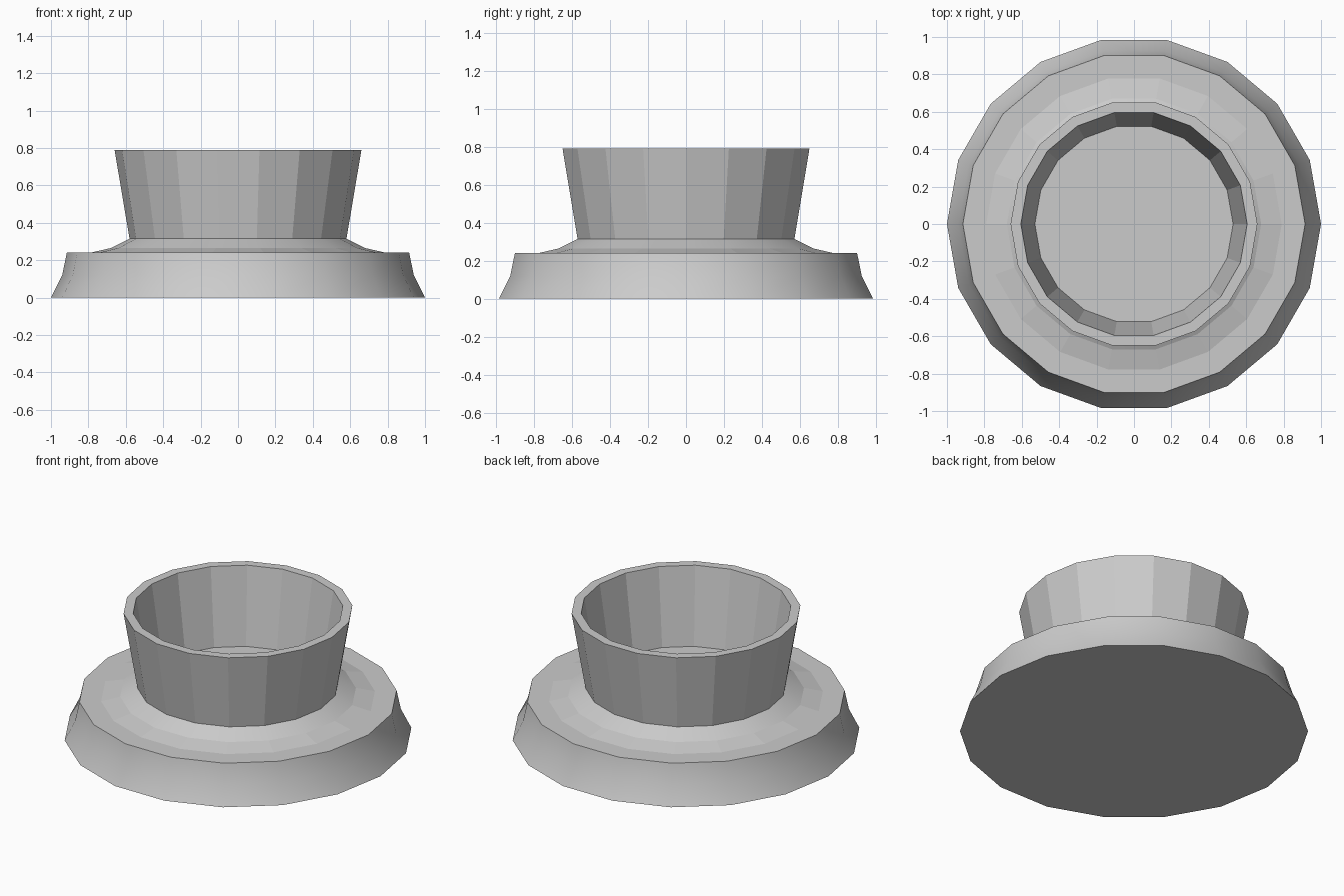
import bpy, bmesh
from math import cos, sin, tau

if "Cube" in bpy.data.objects:
    bpy.data.objects.remove(bpy.data.objects["Cube"])

SIDES = 18

# Outline from bottom rim up, over the cup lip and down to its floor:
# radius, height, smooth band above this point, sharp edge at this point
PROFILE = [
    (1.00, 0.00, True, True),     # foot
    (0.94, 0.12, True, False),    # flared side
    (0.915, 0.24, False, True),   # base edge
    (0.79, 0.24, False, False),   # flat ledge ends
    (0.68, 0.265, True, False),   # shoulder
    (0.58, 0.315, False, True),   # cup foot
    (0.66, 0.79, False, True),    # outer lip
    (0.605, 0.79, False, True),   # inner lip
    (0.53, 0.31, False, True),    # cup floor
]


def lathe(name, profile, sides):
    bm = bmesh.new()
    rings = []
    for r, z, _, _ in profile:
        rings.append([bm.verts.new((r * cos(tau * i / sides), r * sin(tau * i / sides), z))
                      for i in range(sides)])
    for low, high, point in zip(rings, rings[1:], profile):
        for i in range(sides):
            j = (i + 1) % sides
            bm.faces.new((low[i], low[j], high[j], high[i])).smooth = point[2]
    # Underside and cup floor
    bm.faces.new(rings[0][::-1])
    bm.faces.new(rings[-1])
    for ring, point in zip(rings, profile):
        for i in range(sides):
            bm.edges.get((ring[i], ring[(i + 1) % sides])).smooth = not point[3]
    mesh = bpy.data.meshes.new(name)
    bm.to_mesh(mesh)
    bm.free()
    obj = bpy.data.objects.new(name, mesh)
    bpy.context.collection.objects.link(obj)
    return obj


# Flared base and open cup as one turned body
lathe("cup_on_base", PROFILE, SIDES)
